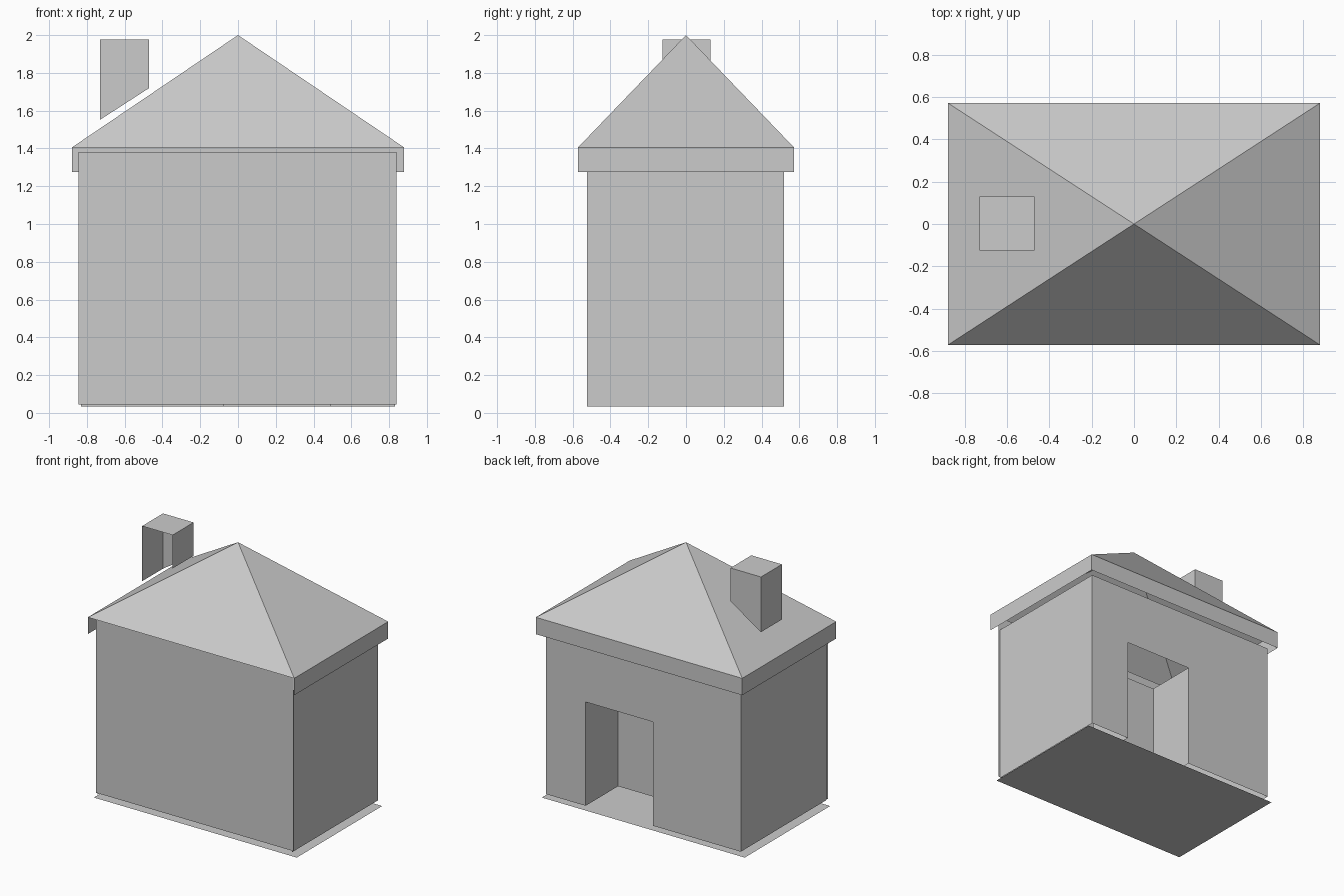
import bpy
import bmesh

cube = bpy.data.objects.get("Cube")
if cube:
    bpy.data.objects.remove(cube, do_unlink=True)

GREY = (0.6, 0.6, 0.6, 1)
grey = bpy.data.materials.new("plain_grey")
grey.use_nodes = True
grey.diffuse_color = GREY
grey.node_tree.nodes["Principled BSDF"].inputs["Base Color"].default_value = GREY


def sheet(name, *polygons):
    """One object made of flat polygons, each a list of points."""
    bm = bmesh.new()
    for points in polygons:
        bm.faces.new([bm.verts.new(p) for p in points])
    bmesh.ops.remove_doubles(bm, verts=bm.verts, dist=0.0001)
    mesh = bpy.data.meshes.new(name)
    bm.to_mesh(mesh)
    bm.free()
    mesh.materials.append(grey)
    obj = bpy.data.objects.new(name, mesh)
    bpy.context.collection.objects.link(obj)
    return obj


def upright(a, b, low, high):
    """Vertical rectangle from ground point a to b, facing right of travel."""
    return [(*a, low), (*b, low), (*b, high), (*a, high)]


# Ground slab
FX, FY = 0.865, 0.52
sheet("floor", [(-FX, -FY, 0), (FX, -FY, 0), (FX, FY, 0), (-FX, FY, 0)])

# Walls
WX, FRONT, BACK = 0.83, -0.525, 0.518
BASE, TOP = 0.035, 1.275
sheet("front_wall", upright((-0.845, FRONT), (0.84, FRONT), 0.045, 1.38))
sheet("right_wall", upright((-WX, BACK), (-WX, FRONT), BASE, TOP))
sheet("left_wall", upright((WX, FRONT), (WX, BACK), BASE, TOP))

# Back wall with a doorway cut up from its lower edge
D0, D1, DOOR_TOP = -0.08, 0.493, 0.835
outline = [(WX, BASE), (D1, BASE), (D1, DOOR_TOP), (D0, DOOR_TOP),
           (D0, BASE), (-WX, BASE), (-WX, TOP), (WX, TOP)]
sheet("back_wall", [(x, BACK, z) for x, z in outline])

# Recess behind the doorway, open above
INNER = BACK - 0.395
path = [(D1, BACK), (D1, INNER), (D0, INNER), (D0, BACK)]
sheet("door_recess", *[upright(a, b, BASE, DOOR_TOP)
                       for a, b in zip(path, path[1:])])

# Pyramid roof, open underneath
RX, RY, EAVE = 0.88, 0.572, 1.405
corners = [(-RX, -RY), (RX, -RY), (RX, RY), (-RX, RY)]
sheet("roof", *[[(*corners[i], EAVE), (*corners[(i + 1) % 4], EAVE), (0, 0, 2)]
                for i in range(4)])

# Eave boards on the sides and back
sheet("eave_boards", *[upright(corners[i], corners[(i + 1) % 4], TOP, EAVE)
                       for i in (1, 2, 3)])

# Chimney, open at the front and below, its lower edge following the roof
C0, C1, CF, CB, CT = -0.73, -0.47, -0.125, 0.13, 1.977
foot = {C0: 1.552, C1: 1.72}
rim = [(C1, CF), (C1, CB), (C0, CB), (C0, CF)]
sides = [[(*a, foot[a[0]]), (*b, foot[b[0]]), (*b, CT), (*a, CT)]
         for a, b in zip(rim, rim[1:])]
sheet("chimney", *sides, [(x, y, CT) for x, y in rim])
